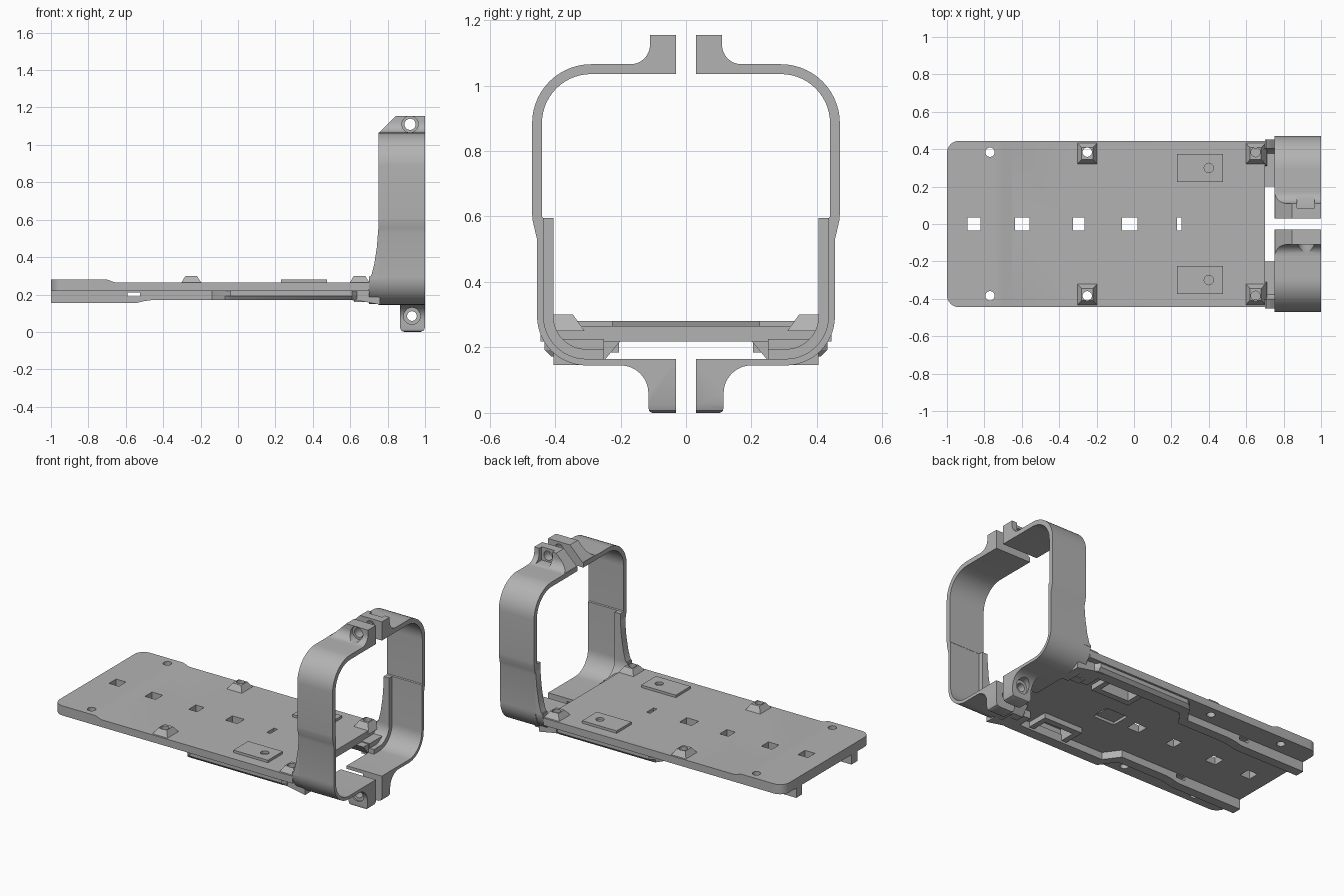
import bpy, bmesh, math
from mathutils import Vector

if "Cube" in bpy.data.objects:
    bpy.data.objects.remove(bpy.data.objects["Cube"], do_unlink=True)

grey = bpy.data.materials.new("plain_grey")
grey.use_nodes = True
grey.diffuse_color = (0.45, 0.45, 0.45, 1)
grey.node_tree.nodes["Principled BSDF"].inputs["Base Color"].default_value = (0.45, 0.45, 0.45, 1)


def place(axis, a, b, t):
    return {"x": (t, a, b), "y": (a, t, b), "z": (a, b, t)}[axis]


def make(name, bm):
    bmesh.ops.recalc_face_normals(bm, faces=bm.faces)
    mesh = bpy.data.meshes.new(name)
    bm.to_mesh(mesh)
    bm.free()
    mesh.materials.append(grey)
    ob = bpy.data.objects.new(name, mesh)
    bpy.context.collection.objects.link(ob)
    return ob


def solids(name, parts, mirror=True):
    """Each part is a pair of matching point loops, optionally repeated at -y."""
    bm = bmesh.new()
    for low, high in parts:
        for side in ((1, -1) if mirror else (1,)):
            a, b = [[bm.verts.new((p[0], p[1] * side, p[2])) for p in loop] for loop in (low, high)]
            bm.faces.new(a)
            bm.faces.new(b)
            for i in range(len(a)):
                j = (i + 1) % len(a)
                bm.faces.new((a[i], a[j], b[j], b[i]))
    return make(name, bm)


def prism(axis, pts, lo, hi):
    return [place(axis, *p, lo) for p in pts], [place(axis, *p, hi) for p in pts]


def rect(x0, x1, y0, y1):
    return [(x0, y0), (x1, y0), (x1, y1), (x0, y1)]


def box(x0, x1, y0, y1, z0, z1):
    return prism("z", rect(x0, x1, y0, y1), z0, z1)


def arc(cx, cy, r, a0, a1, n=14):
    angles = [math.radians(a0 + (a1 - a0) * i / n) for i in range(n + 1)]
    return [(cx + r * math.cos(a), cy + r * math.sin(a)) for a in angles]


def rod(axis, a, b, r, lo, hi):
    return prism(axis, arc(a, b, r, 0, 345, 23), lo, hi)


def cut(targets, parts, mirror=True):
    cutter = solids("cutter", parts, mirror)
    cutter.hide_render = True
    for ob in targets:
        mod = ob.modifiers.new("cut", "BOOLEAN")
        mod.operation, mod.solver, mod.object = "DIFFERENCE", "EXACT", cutter
        bpy.context.view_layer.objects.active = ob
        bpy.ops.object.modifier_apply(modifier=mod.name)
    bpy.data.objects.remove(cutter, do_unlink=True)


# Base plate with raised end and rounded end corners
bm = bmesh.new()
side = [(-1, .218), (.70, .218), (.70, .265), (-.66, .265), (-.70, .28), (-1, .28)]
base = [bm.verts.new((x, -.445, z)) for x, z in side]
face = bm.faces.new(base)
ext = bmesh.ops.extrude_face_region(bm, geom=[face])["geom"]
bmesh.ops.translate(bm, vec=(0, .89, 0), verts=[g for g in ext if isinstance(g, bmesh.types.BMVert)])
bm.edges.ensure_lookup_table()
corners = [e for e in bm.edges if all(v.co.x < -.99 for v in e.verts)
           and abs(e.verts[0].co.y - e.verts[1].co.y) < .01]
bmesh.ops.bevel(bm, geom=corners, offset=.065, segments=8, profile=.5, affect="EDGES")
plate = make("base_plate", bm)

# Raised pads and flared screw bosses
pads = solids("raised_pads", [box(.23, .475, .225, .375, .24, .281)])
bosses = solids("screw_bosses", [
    ([(x, y, .25) for x, y in rect(c - .062, c + .062, .31, .443)],
     [(x, y, .30) for x, y in rect(c - .03, c + .03, .345, .408)]) for c in (-.25, .65)])

# Rails under the plate, stepping outwards half way along
front_rails = solids("front_rails", [prism("y", [
    (-1, .155), (-.54, .155), (-.50, .165), (-.44, .173), (-.44, .23), (-1, .23)], .25, .31)])
jog = [(-.46, .25), (-.12, .25), (-.05, .345), (.61, .345), (.64, .40), (.61, .432),
       (-.04, .432), (-.07, .41), (-.14, .31), (-.46, .31)]
low = [(x, min(y, .412), .172) for x, y in jog]
mid = [(x, y, .192) for x, y in jog]
top = [(x, y, .225) for x, y in jog]
rear_rails = solids("rear_rails", [(low, mid), (mid, top)])
solids("rail_wedges", [prism("y", [(.56, .172), (.64, .168), (.76, .146), (.76, .225), (.56, .225)], .25, .405)])
solids("plate_end_chamfers", [prism("x", [(.20, .22), (.25, .16), (.30, .16), (.30, .22)], .62, .75)])

# Rims of the pockets beneath the pads
rims = solids("pocket_rims", [box(.215, .49, .205, .395, .185, .23)])

# Cut-outs through the plate
cut([plate, rims, pads], [box(.25, .455, .245, .355, .1, .262)])
cut([plate, bosses], [rod("z", x, .384, .025, .1, .4) for x in (-.77, -.25, .65)])
cut([pads], [rod("z", .40, .30, .025, .1, .4)])
slots = [(-.89, -.82), (-.635, -.56), (-.325, -.265), (-.065, .02), (.23, .255)]
cut([plate], [box(a, b, -.036, .036, .1, .4) for a, b in slots], False)
cut([plate], [box(.10, .25, -.06, .06, .1, .235)], False)
cut([front_rails], [box(-.59, -.525, .2, .4, .19, .212)])

# Two halves of the clamp ring
outer = [(.03, .145)] + arc(.305, .295, .15, -90, 0) + [(.455, .53), (.461, .555), (.469, .59), (.47, .61)] \
    + arc(.29, .885, .18, 0, 90) + [(.03, 1.065)]
inner = [(.03, 1.035)] + arc(.29, .885, .15, 90, 0) + [(.44, .60), (.435, .595)] \
    + arc(.305, .295, .13, 0, -90) + [(.03, .165)]
solids("clamp_ring", [prism("x", outer + inner, .75, 1)])

# Inner lip and flared arms tying the ring to the plate
lip = [(.25, .147)] + arc(.305, .295, .148, -90, 0) + [(.453, .52), (.436, .595), (.405, .595)] \
    + arc(.305, .295, .10, 0, -90) + [(.25, .195)]
solids("ring_lip", [prism("x", lip, .75, .79)])
arm = [(.25, .148)] + arc(.305, .295, .147, -90, 0) + arc(.305, .295, .10, 0, -90) + [(.25, .195)]
solids("ring_arms", [prism("x", arm, .70, .77)])
flare = [(.70, .28), (.76, .28), (.76, .57), (.75, .55), (.742, .45), (.728, .36), (.715, .31)]
solids("arm_flares", [prism("y", flare, .405, .453)])

# Upper clamp ears with chamfer, screw hole and nut recess
ears = solids("upper_ears", [prism("x", [(.03, 1.036), (.03, 1.155), (.11, 1.155)]
              + arc(.17, 1.125, .06, 180, 270) + [(.17, 1.036)], .75, 1)])
cut([ears], [prism("y", [(.7, 1.066), (.755, 1.066), (.85, 1.16), (.85, 1.2), (.7, 1.2)], -.3, .3)], False)
cut([ears], [rod("y", .92, 1.11, .03, 0, .3)])
cut([ears], [rod("y", .92, 1.11, .044, -.3, -.09), box(.872, .965, .085, .3, 1.07, 1.2)], False)

# Lower clamp ears
lower = solids("lower_ears", [prism("x", [(.03, .16), (.03, 0), (.103, 0), (.112, .005), (.115, .016)]
               + arc(.2, .06, .085, 180, 90) + [(.2, .16)], .865, 1)])
cut([lower], [rod("y", .93, .085, .026, 0, .3)])
cut([lower], [rod("y", .93, .085, .045, .105, .3)])
for x, s in ((.865, 1), (1, -1)):
    cut([lower], [prism("y", [(x - s * .02, -.02), (x + s * .025, -.02), (x + s * .025, 0),
                              (x + s * .007, .007), (x, .025), (x - s * .02, .025)], -.3, .3)], False)

# Smooth curved walls, keep edges crisp
bpy.ops.object.select_all(action="DESELECT")
for ob in bpy.context.scene.objects:
    if ob.type == "MESH" and grey.name in ob.data.materials:
        ob.select_set(True)
        bpy.context.view_layer.objects.active = ob
bpy.ops.object.shade_smooth_by_angle(angle=math.radians(30))
